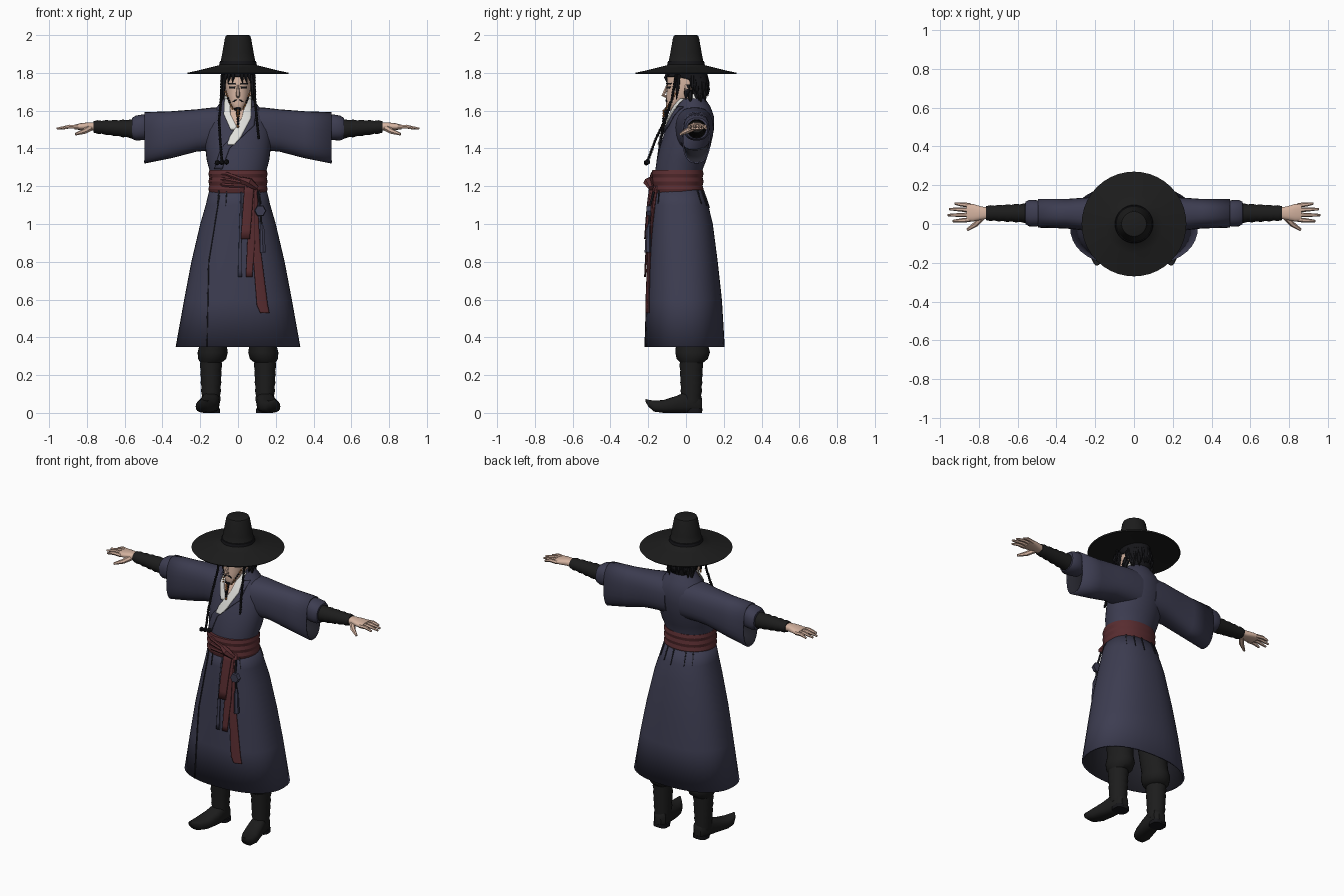
import bpy, bmesh, math, random
from mathutils import Vector

random.seed(4)
cube = bpy.data.objects.get("Cube")
if cube:
    bpy.data.objects.remove(cube, do_unlink=True)


def material(name, *rgb):
    m = bpy.data.materials.new(name)
    m.use_nodes = True
    m.diffuse_color = (*rgb, 1)
    m.node_tree.nodes["Principled BSDF"].inputs["Base Color"].default_value = (*rgb, 1)
    return m


NAVY = material("navy cloth", .046, .046, .082)
DARK = material("dark lining", .018, .018, .026)
BLACK = material("black leather", .012, .012, .012)
HAIR = material("black hair", .008, .008, .01)
RED = material("dark red sash", .1, .026, .03)
SKIN = material("skin", .66, .45, .35)
WHITE = material("white collar", .75, .75, .72)
AMBER = material("amber", .45, .16, .04)


def finish(name, bm, mats, mirror=False, thick=0, offset=-1, angle=40):
    bmesh.ops.recalc_face_normals(bm, faces=bm.faces)
    me = bpy.data.meshes.new(name)
    bm.to_mesh(me)
    bm.free()
    ob = bpy.data.objects.new(name, me)
    bpy.context.collection.objects.link(ob)
    for m in mats:
        me.materials.append(m)
    bpy.ops.object.select_all(action='DESELECT')
    ob.select_set(True)
    bpy.context.view_layer.objects.active = ob
    bpy.ops.object.shade_smooth_by_angle(angle=math.radians(angle))
    if thick:
        s = ob.modifiers.new("thickness", 'SOLIDIFY')
        s.thickness, s.offset = thick, offset
        s.material_offset = len(mats) - 1
    if mirror:
        ob.modifiers.new("mirror", 'MIRROR')
    return ob


def loft(name, rings, mats, axis='Z', n=2.0, segs=28, caps=(True, True), **kw):
    """Join rounded sections; each ring is (position, u, v, radius u, radius v)."""
    bm = bmesh.new()
    loops = []
    for p, u, v, ru, rv in rings:
        loop = []
        for i in range(segs):
            t = math.tau * i / segs
            c, s = math.cos(t), math.sin(t)
            a = u + ru * math.copysign(abs(c) ** (2 / n), c)
            b = v + rv * math.copysign(abs(s) ** (2 / n), s)
            loop.append(bm.verts.new({'Z': (a, b, p), 'X': (p, a, b), 'Y': (a, p, b)}[axis]))
        loops.append(loop)
    for lo, hi in zip(loops, loops[1:]):
        for i in range(segs):
            j = (i + 1) % segs
            bm.faces.new((lo[i], lo[j], hi[j], hi[i]))
    for cap, loop in zip(caps, (loops[0], loops[-1])):
        if cap:
            bm.faces.new(loop)
    return finish(name, bm, mats, **kw)


def body(rows):
    """Turn (z, half width, front y, back y) into loft rings."""
    return [(z, 0, (f + b) / 2, w, (b - f) / 2) for z, w, f, b in rows]


def surface_y(rings, x, z, side, n):
    for lo, hi in zip(rings, rings[1:]):
        if lo[0] <= z <= hi[0]:
            break
    t = min(1, max(0, (z - lo[0]) / (hi[0] - lo[0])))
    _, _, cy, rx, ry = [a + (b - a) * t for a, b in zip(lo, hi)]
    return cy + side * ry * (1 - min(1, abs(x / rx)) ** n) ** (1 / n)


def plate(name, rows, rings, mat, lift=.005, side=-1, n=2.0, thick=.006, **kw):
    """Lay a thin sheet on a lofted surface; rows are (z, left x, right x)."""
    bm = bmesh.new()
    fine, cols = [], 6
    for a, b in zip(rows, rows[1:]):
        fine += [[p + (q - p) * k / 6 for p, q in zip(a, b)] for k in range(6)]
    fine.append(rows[-1])
    grid = []
    for z, x0, x1 in fine:
        xs = [x0 + (x1 - x0) * c / cols for c in range(cols + 1)]
        grid.append([bm.verts.new((x, surface_y(rings, x, z, side, n) + side * lift, z)) for x in xs])
    for r, s in zip(grid, grid[1:]):
        for c in range(cols):
            bm.faces.new((r[c], r[c + 1], s[c + 1], s[c]))
    return finish(name, bm, [mat], thick=thick, offset=0, **kw)


def tube(name, points, radii, mat, mirror=False):
    cu = bpy.data.curves.new(name, 'CURVE')
    cu.dimensions, cu.bevel_depth, cu.bevel_resolution = '3D', 1, 1
    cu.use_fill_caps = True
    sp = cu.splines.new('POLY')
    sp.points.add(len(points) - 1)
    for p, co, r in zip(sp.points, points, radii):
        p.co, p.radius = (*co, 1), r
    ob = bpy.data.objects.new(name, cu)
    bpy.context.collection.objects.link(ob)
    cu.materials.append(mat)
    bpy.ops.object.select_all(action='DESELECT')
    ob.select_set(True)
    bpy.context.view_layer.objects.active = ob
    bpy.ops.object.convert(target='MESH')
    bpy.ops.object.shade_smooth_by_angle(angle=math.radians(50))
    if mirror:
        bpy.context.object.modifiers.new("mirror", 'MIRROR')


def beads(name, points, radius, step, mats):
    bm = bmesh.new()
    count = 0
    for a, b in zip(points, points[1:]):
        a, b = Vector(a), Vector(b)
        for k in range(max(1, round((b - a).length / step))):
            old = set(bm.faces)
            v = bmesh.ops.create_icosphere(bm, subdivisions=1, radius=radius)['verts']
            bmesh.ops.translate(bm, verts=v, vec=a.lerp(b, k * step / (b - a).length))
            for f in set(bm.faces) - old:
                f.material_index = (count // 3) % len(mats)
            count += 1
    finish(name, bm, mats)


# Robe: skirt, upper body and sleeves
SKIRT = body([(.35, .33, -.22, .205), (.6, .285, -.212, .19), (.8, .247, -.203, .168),
              (1.0, .2, -.19, .142), (1.1, .171, -.182, .118), (1.2, .147, -.17, .083)])
TORSO = body([(1.2, .147, -.168, .083), (1.28, .15, -.163, .085), (1.34, .166, -.155, .108),
              (1.42, .175, -.135, .132), (1.5, .18, -.108, .148), (1.57, .158, -.08, .148),
              (1.62, .112, -.057, .13), (1.665, .075, -.035, .1)])
loft("robe_skirt", SKIRT, [NAVY, DARK], n=2.3, segs=40, caps=(False, False), thick=.01)
loft("robe_torso", TORSO, [NAVY], segs=36)
loft("sleeve", [(.05, .045, 1.505, .1, .115), (.14, .045, 1.503, .1, .113), (.22, .05, 1.495, .088, .112),
                (.35, .053, 1.473, .076, .124), (.495, .055, 1.456, .074, .136)],
     [NAVY, DARK], axis='X', n=2.5, caps=(True, False), mirror=True, thick=.008)
loft("sleeve_cuff", [(.46, .055, 1.515, .06, .065), (.505, .055, 1.512, .068, .068),
                     (.54, .056, 1.508, .068, .066), (.56, .057, 1.506, .058, .056),
                     (.562, .057, 1.505, .04, .042)], [NAVY], axis='X', n=2.4, mirror=True)
plate("robe_front_seam", [(.352, -.168, -.163), (.8, -.158, -.153), (1.15, -.1, -.097)],
      SKIRT, DARK, lift=.002, n=2.3)
plate("robe_front_band", [(1.29, -.125, -.085), (1.4, -.09, -.045), (1.52, .025, .085), (1.62, .075, .1)],
      TORSO, NAVY, lift=.008)
for side in (-1, 1):
    for x in (-.1, -.06, .02, .07, .11):
        plate("waist_pleat", [(1.18, x - .003, x + .003), (1.08 + abs(x) / 4, x * 1.1, x * 1.1 + .002)],
              SKIRT, DARK, lift=.002, side=side, n=2.3)

# Neck opening and white inner collar
loft("neck", [(1.5, 0, .03, .055, .055), (1.6, 0, .012, .046, .052), (1.68, 0, .005, .048, .055)], [SKIN])
plate("neck_opening", [(1.46, -.012, -.01), (1.56, -.045, .04), (1.655, -.055, .055)], TORSO, SKIN, lift=.006)
plate("collar_under", [(1.5, -.04, .0), (1.58, -.075, -.04), (1.662, -.07, -.045)], TORSO, WHITE, lift=.012)
plate("collar_over", [(1.42, -.055, -.02), (1.46, -.045, .015), (1.56, .02, .068), (1.662, .045, .07)],
      TORSO, WHITE, lift=.014)
NAPE = body([(1.6, .076, -.05, .1), (1.69, .066, -.045, .09)])
plate("collar_back", [(1.62, -.075, .075), (1.688, -.066, .066)], NAPE, WHITE, side=1, lift=.003)

# Head and face
HEAD = body([(1.6, .016, -.098, -.06), (1.612, .03, -.105, -.03), (1.64, .049, -.106, .02),
             (1.68, .062, -.104, .07), (1.73, .068, -.1, .09), (1.79, .07, -.1, .1), (1.83, .06, -.08, .09)])
loft("head", HEAD, [SKIN], n=2.2)
tube("nose", [(0, -.1, 1.735), (0, -.112, 1.7), (0, -.121, 1.682), (0, -.1, 1.672)], [.005, .009, .011, .008], SKIN)
tube("ear", [(.066, .0, 1.735), (.075, .008, 1.715), (.064, .0, 1.68)], [.008, .015, .007], SKIN, True)
for s in (-1, 1):
    plate("eye", [(1.718, s * .018, s * .042), (1.727, s * .014, s * .046)], HEAD, HAIR, lift=.002, n=2.2)
    plate("eyebrow", [(1.738, s * .012, s * .046), (1.746, s * .014, s * .052)], HEAD, HAIR, lift=.003, n=2.2)
    plate("moustache", [(1.645, s * .022, s * .028), (1.66, s * .003, s * .016)], HEAD, HAIR, lift=.002, n=2.2)
tube("beard", [(0, -.1, 1.615), (0, -.108, 1.59), (0, -.108, 1.54)], [.014, .011, .002], HAIR)

# Hair cap with loose locks
loft("hair", body([(1.64, .05, .02, .09), (1.68, .068, .015, .108), (1.73, .078, .01, .117),
                   (1.765, .08, -.02, .118), (1.78, .08, -.105, .115), (1.82, .078, -.1, .11)]), [HAIR])
for i in range(30):
    a = math.radians(-20 + 220 * i / 29)
    c, s = math.cos(a), math.sin(a)
    z = random.uniform(1.7, 1.79)
    drop = random.uniform(.06, .09)
    tube("hair_lock", [(.07 * c, .03 + .075 * s, z), (.084 * c, .03 + .086 * s, z - drop * .5),
                       (.082 * c, .03 + .088 * s, z - drop)], [.012, .012, .001], HAIR)
for x in (-.06, -.045, -.025, .02, .04, .058):
    tube("fringe_lock", [(x, -.095, 1.8), (x * 1.05, -.108, 1.775), (x * 1.2, -.1, 1.745)], [.01, .009, .001], HAIR)
tube("side_lock", [(.072, -.04, 1.79), (.078, -.045, 1.72), (.074, -.05, 1.66)], [.012, .011, .002], HAIR, True)

# Wide hat
HAT = [(1.81, .08), (1.797, .2), (1.793, .264), (1.8, .27), (1.812, .215), (1.828, .15), (1.84, .102),
       (1.85, .094), (1.9, .084), (1.985, .069), (1.997, .064), (2.0, .055)]
loft("hat", [(z, 0, 0, r, r) for z, r in HAT], [BLACK], segs=40)
loft("hat_band", [(1.84, 0, 0, .099, .099), (1.862, 0, 0, .096, .096), (1.864, 0, 0, .09, .09)], [HAIR], segs=40)

# Hat strings
LONG = [(-.085, -.05, 1.8), (-.09, -.075, 1.66), (-.1, -.11, 1.55), (-.095, -.16, 1.45), (-.085, -.205, 1.33)]
SHORT = [(.085, -.05, 1.8), (.09, -.075, 1.66), (.1, -.11, 1.55), (.11, -.135, 1.45)]
for label, path in (("long", LONG), ("short", SHORT)):
    beads(label + "_hat_string", path, .009, .015, [HAIR])
    tube(label + "_hat_cord", path, [.006] * len(path), HAIR)
beads("jaw_beads", [(-.066, -.05, 1.7), (-.03, -.105, 1.61), (.03, -.105, 1.61), (.066, -.05, 1.7)], .006, .014, [AMBER, HAIR])
beads("chin_beads", [(0, -.117, 1.6), (0, -.122, 1.5)], .008, .014, [AMBER, HAIR])
beads("string_knot", [(-.11, -.21, 1.325), (-.035, -.2, 1.33)], .016, .025, [HAIR])

# Sash with wrapped folds, knot and hanging ends
loft("sash", [(1.165 + .02 * i, 0, -.045, .152 + .005 * (i % 2), .133 + .005 * (i % 2)) for i in range(7)],
     [RED], n=2.2, segs=36, angle=20)
for i in range(3):
    tube("sash_fold", [(-.14, -.1, 1.22 + .02 * i), (-.06, -.178, 1.205 + .03 * i), (.05, -.186, 1.2 + .012 * i)],
         [.008, .011, .011], RED)
tube("sash_knot", [(.02, -.185, 1.235), (.06, -.2, 1.22), (.1, -.185, 1.19)], [.016, .026, .014], RED)
plate("sash_end_short", [(.92, .015, .062), (1.21, .035, .085)], SKIRT, RED, lift=.022, n=2.3, thick=.009)
plate("sash_end_middle", [(.72, .042, .075), (.92, .05, .09), (1.2, .05, .09)], SKIRT, RED, lift=.013, n=2.3)
plate("sash_end_long", [(.53, .118, .165), (.57, .1, .157), (.9, .075, .115), (1.2, .06, .1)],
      SKIRT, RED, lift=.007, n=2.3)

# Waist ornaments
plate("navy_cord", [(.72, .0, .022), (.95, .005, .02), (1.17, .014, .022)], SKIRT, NAVY, lift=.012, n=2.3)
tube("ornament_cord", [(.105, -.17, 1.17), (.115, -.19, 1.1), (.125, -.195, .99)], [.006] * 3, DARK)
tube("ornament_disc", [(.118, -.185, 1.07), (.118, -.208, 1.07)], [.032, .028], NAVY)
tube("ornament_tassel", [(.125, -.195, 1.0), (.128, -.2, .97), (.132, -.202, .85)], [.007, .013, .017], NAVY)

# Wrapped forearms and hands
loft("forearm_wrap", [(.5 + .022 * i, .056, 1.5 + .0012 * i, .05 - .0012 * i + .004 * (i % 2),
                       .052 - .0018 * i + .004 * (i % 2)) for i in range(13)],
     [BLACK], axis='X', segs=20, mirror=True, angle=25)
loft("palm", [(.75, .056, 1.515, .028, .022), (.79, .056, 1.517, .035, .021), (.83, .058, 1.516, .045, .018),
              (.865, .06, 1.513, .045, .013)], [SKIN], axis='X', n=2.5, segs=20, mirror=True)
for y, tip_y, tip_x in ((.022, .015, .935), (.047, .046, .96), (.072, .077, .953), (.096, .106, .925)):
    tube("finger", [(.845, y, 1.513), (.89, (y + tip_y) / 2, 1.516), (tip_x, tip_y, 1.505)],
         [.012, .011, .006], SKIN, True)
tube("thumb", [(.785, .035, 1.508), (.815, .0, 1.49), (.86, -.03, 1.475)], [.017, .014, .007], SKIN, True)

# Legs, wrapped boots and upturned toes
loft("trouser_leg", [(.265, .143, .03, .055, .06), (.285, .137, .033, .074, .082), (.32, .134, .035, .08, .092),
                     (.36, .132, .032, .072, .085), (.75, .1, .0, .08, .09)], [BLACK], mirror=True)
loft("boot_shaft", [(.05 + .022 * i, .143, .028, .046 + .001 * i + .004 * (i % 2),
                     .05 + .001 * i + .004 * (i % 2)) for i in range(12)], [BLACK], mirror=True, angle=25)
loft("shoe", [(.086, .14, .042, .022, .034), (.065, .14, .052, .042, .052), (.0, .145, .056, .047, .056),
              (-.05, .153, .045, .052, .045), (-.12, .17, .034, .054, .034), (-.17, .183, .036, .04, .029),
              (-.2, .19, .052, .02, .018), (-.214, .192, .066, .006, .007)],
     [BLACK], axis='Y', n=2.6, segs=20, mirror=True)
loft("heel", [(0, .14, .045, .046, .04), (.022, .14, .045, .046, .042)], [HAIR], n=3, mirror=True)
